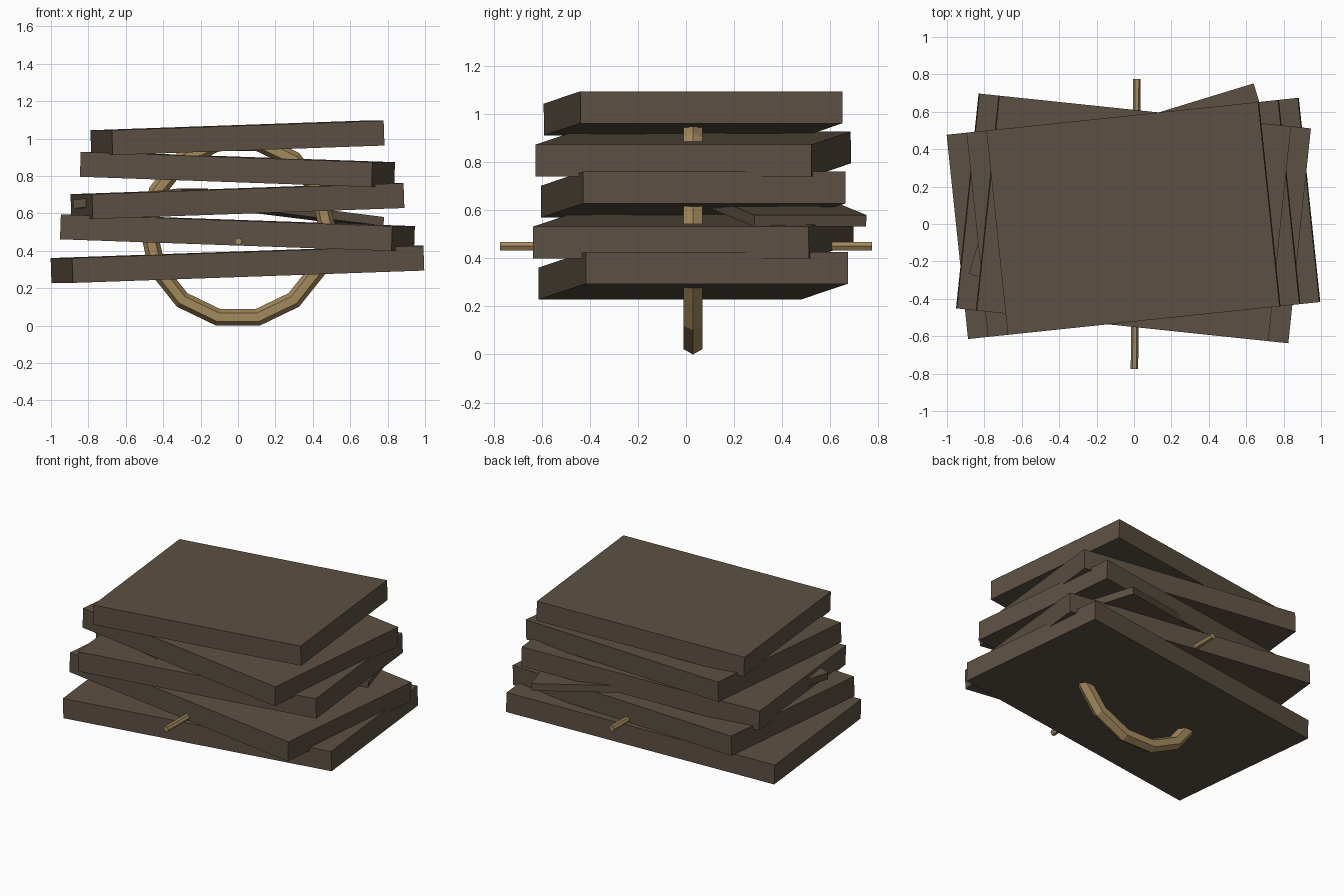
import bpy, bmesh, math
from mathutils import Matrix, Vector

if "Cube" in bpy.data.objects:
    bpy.data.objects.remove(bpy.data.objects["Cube"])


def material(name, rgb):
    m = bpy.data.materials.new(name)
    m.diffuse_color = (*rgb, 1)
    m.use_nodes = True
    m.node_tree.nodes["Principled BSDF"].inputs["Base Color"].default_value = m.diffuse_color
    return m


DARK = material("dark_wood", (0.108, 0.081, 0.056))
TAN = material("tan_rope", (0.37, 0.255, 0.11))


def finish(name, bm, mat):
    bmesh.ops.recalc_face_normals(bm, faces=bm.faces)
    me = bpy.data.meshes.new(name)
    bm.to_mesh(me)
    bm.free()
    me.materials.append(mat)
    ob = bpy.data.objects.new(name, me)
    bpy.context.collection.objects.link(ob)
    return ob


def box(name, center, size, yaw, slope):
    """Box turned about z, with its length rising by slope towards +x."""
    bm = bmesh.new()
    rot = (Matrix.Rotation(math.radians(yaw), 4, 'Z')
           @ Matrix.Rotation(-math.atan(slope), 4, 'Y'))
    bmesh.ops.create_cube(bm, size=1, matrix=Matrix.Translation(center) @ rot
                          @ Matrix.Diagonal((*size, 1)))
    return finish(name, bm, DARK)


# Stack of five slabs, shrinking and turned alternately
for i in range(5):
    s = 1 if i % 2 == 0 else -1
    box(f"slab_{i + 1}", (-0.003, 0.03, 0.328 + 0.169 * i),
        (1.89 - 0.107 * i, 1.098 if s > 0 else 1.155, 0.133), 6 * s, 0.035 * s)


# Two thin loose boards wedged between the slabs
def wedge(name, end, length, yaw, slope, side):
    a = math.radians(yaw)
    run = length / 2 / math.sqrt(1 + slope * slope)
    c = Vector(end) - side * run * Vector((math.cos(a), math.sin(a), slope))
    box(name, c, (length, 0.487, 0.048), yaw, slope)


wedge("loose_board_right", (0.708, 0.518, 0.557), 0.66, 17, -0.12, 1)
wedge("loose_board_left", (-0.81, -0.034, 0.65), 0.61, -17, 0.10, -1)

# Upright binding ring: 14 segments, hexagonal section
bm = bmesh.new()
N, M, R, r = 14, 6, 0.479, 0.046
rings = []
for i in range(N):
    a = 2 * math.pi * (i + 0.0) / N
    ring = []
    for j in range(M):
        b = 2 * math.pi * j / M
        d = R + r * math.cos(b)
        ring.append(bm.verts.new((d * math.cos(a), 0.029 + r * math.sin(b),
                                  0.512 + d * math.sin(a))))
    rings.append(ring)
for i in range(N):
    p, q = rings[i], rings[(i + 1) % N]
    for j in range(M):
        k = (j + 1) % M
        bm.faces.new((p[j], q[j], q[k], p[k]))
finish("binding_ring", bm, TAN)

# Thin cross rod running front to back
bm = bmesh.new()
rot = (Matrix.Translation((0.009, 0, 0.451)) @ Matrix.Rotation(math.radians(-0.5), 4, 'Z')
       @ Matrix.Rotation(math.pi / 2, 4, 'X') @ Matrix.Rotation(math.pi / 2, 4, 'Z'))
rot = rot @ Matrix.Rotation(math.pi / 2, 4, 'Z')
bmesh.ops.create_cone(bm, cap_ends=True, segments=6, radius1=0.02, radius2=0.02,
                      depth=1.55, matrix=rot @ Matrix.Rotation(math.pi / 6, 4, 'Z'))
finish("cross_rod", bm, TAN)
